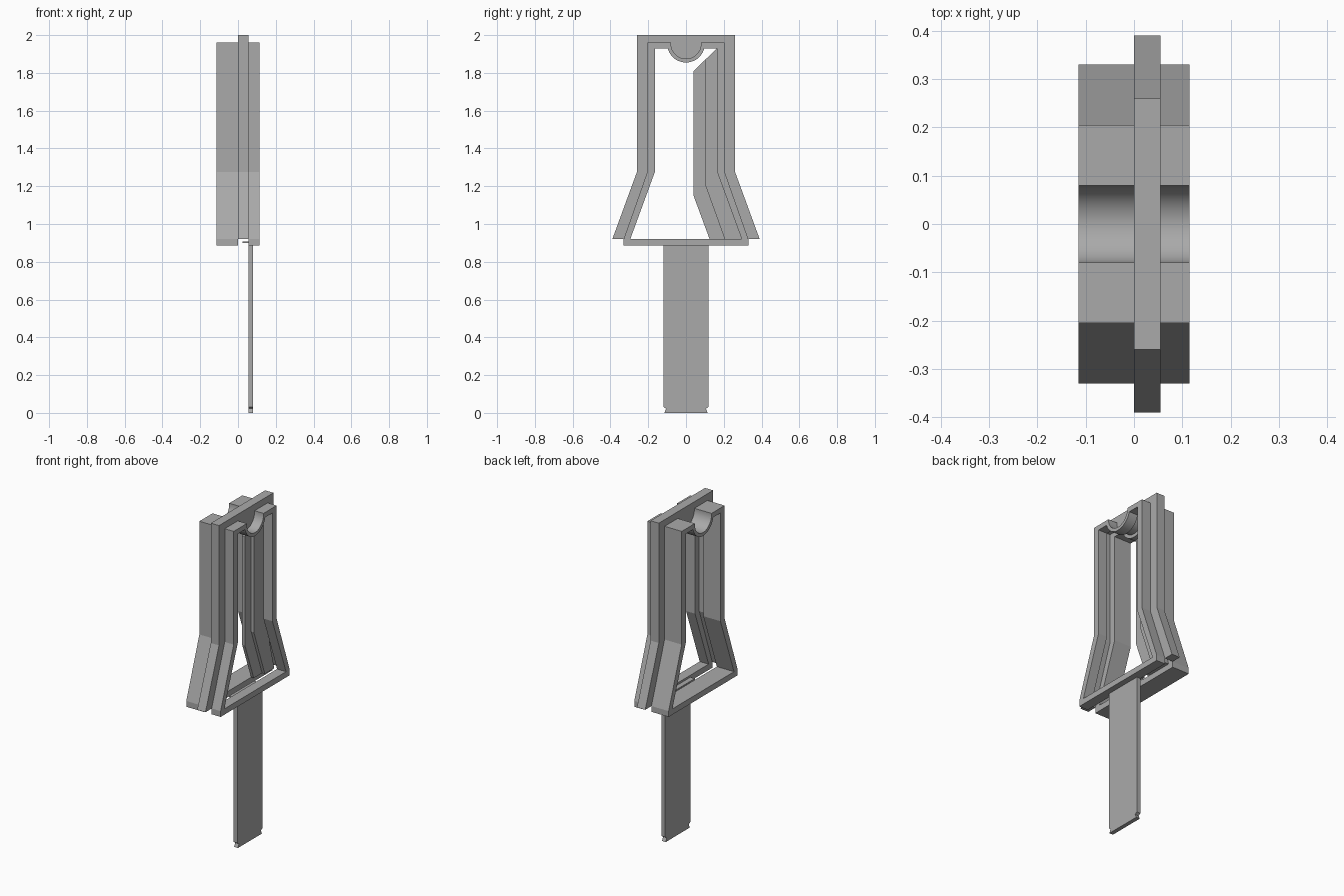
import bpy
import bmesh
from math import sin, cos, radians
from mathutils import Matrix

cube = bpy.data.objects.get("Cube")
if cube:
    bpy.data.objects.remove(cube, do_unlink=True)

grey = bpy.data.materials.new("plain grey")
colour = (0.40, 0.40, 0.40, 1)
grey.use_nodes = True
grey.diffuse_color = colour
grey.node_tree.nodes["Principled BSDF"].inputs["Base Color"].default_value = colour

# Maps a flat (y, z) outline, extruded along its normal, onto the x axis
SIDEWAYS = Matrix(((0, 0, 1, 0), (1, 0, 0, 0), (0, 1, 0, 0), (0, 0, 0, 1)))


def mirrored(half):
    """Close a half outline (y >= 0) with its reflection."""
    return half + [(-y, z) for y, z in reversed(half) if y > 1e-5]


def cradle(radius, start):
    """Half of the rounded trough, from its rim down to the lowest point."""
    steps = 12
    angles = [radians(start + (90 - start) * i / steps) for i in range(steps + 1)]
    return [(radius * cos(a), 1.955 - radius * sin(a)) for a in angles]


def plate(name, outlines, x0, x1):
    """Extrude filled (y, z) outlines between two x positions."""
    curve = bpy.data.curves.new(name, 'CURVE')
    curve.dimensions = '2D'
    curve.fill_mode = 'BOTH'
    curve.extrude = (x1 - x0) / 2
    for outline in outlines:
        spline = curve.splines.new('POLY')
        spline.points.add(len(outline) - 1)
        for point, (y, z) in zip(spline.points, outline):
            point.co = (y, z, 0, 1)
        spline.use_cyclic_u = True
    temp = bpy.data.objects.new(name + " outline", curve)
    bpy.context.collection.objects.link(temp)
    bpy.context.view_layer.update()
    mesh = bpy.data.meshes.new_from_object(
        temp.evaluated_get(bpy.context.evaluated_depsgraph_get()))
    bpy.data.objects.remove(temp, do_unlink=True)

    bm = bmesh.new()
    bm.from_mesh(mesh)
    bmesh.ops.remove_doubles(bm, verts=bm.verts, dist=0.0001)
    bmesh.ops.transform(bm, matrix=Matrix.Translation(((x0 + x1) / 2, 0, 0)) @ SIDEWAYS,
                        verts=bm.verts)
    bmesh.ops.recalc_face_normals(bm, faces=bm.faces)
    bm.to_mesh(mesh)
    bm.free()
    mesh.materials.clear()
    mesh.materials.append(grey)
    obj = bpy.data.objects.new(name, mesh)
    bpy.context.collection.objects.link(obj)
    bpy.ops.object.select_all(action='DESELECT')
    obj.select_set(True)
    bpy.context.view_layer.objects.active = obj
    bpy.ops.object.shade_smooth_by_angle(angle=radians(15))
    return obj


# Twin frames with a rounded trough at the top and a flat base
outer = mirrored([(0.33, 0.885), (0.33, 0.92), (0.205, 1.275), (0.205, 1.96),
                  (0.08, 1.96)] + cradle(0.08, 0))
inner = mirrored([(0.295, 0.92), (0.165, 1.275), (0.165, 1.93)] + cradle(0.10, 14.5))
plate("rear_frame", [outer, inner], -0.115, 0.0)
plate("front_frame", [outer, inner], 0.055, 0.115)

# Raised rim sandwiched between the frames, closing the trough
rim_outside = [(0.39, 0.92), (0.26, 1.275), (0.26, 2.0)]
rim_inside = [(0.33, 0.92), (0.205, 1.275), (0.205, 1.96), (0.08, 1.96)] + cradle(0.08, 0)
rim = (rim_outside + [(-y, z) for y, z in reversed(rim_outside)]
       + [(-y, z) for y, z in rim_inside]
       + [(y, z) for y, z in reversed(rim_inside[:-1])])
plate("rim", [rim], 0.0, 0.055)

# Stepped guide fin on the inside of one leg
plate("guide_fin_inner", [[(0.165, 1.93), (0.04, 1.81), (0.04, 1.15), (0.125, 0.92),
                           (0.295, 0.92), (0.205, 1.275), (0.205, 1.93)]], 0.0, 0.018)
plate("guide_fin_outer", [[(0.165, 1.93), (0.10, 1.868), (0.10, 1.212), (0.205, 0.92),
                           (0.295, 0.92), (0.205, 1.275), (0.205, 1.93)]], 0.018, 0.036)

# Long tongue with a notched lower end, and the tab at its top
tongue = mirrored([(0.115, 0.0), (0.105, 0.022), (0.12, 0.032), (0.12, 0.885)])
plate("tongue", [tongue], 0.055, 0.08)
plate("tongue_tab", [mirrored([(0.12, 0.90), (0.12, 0.908)])], 0.025, 0.055)
